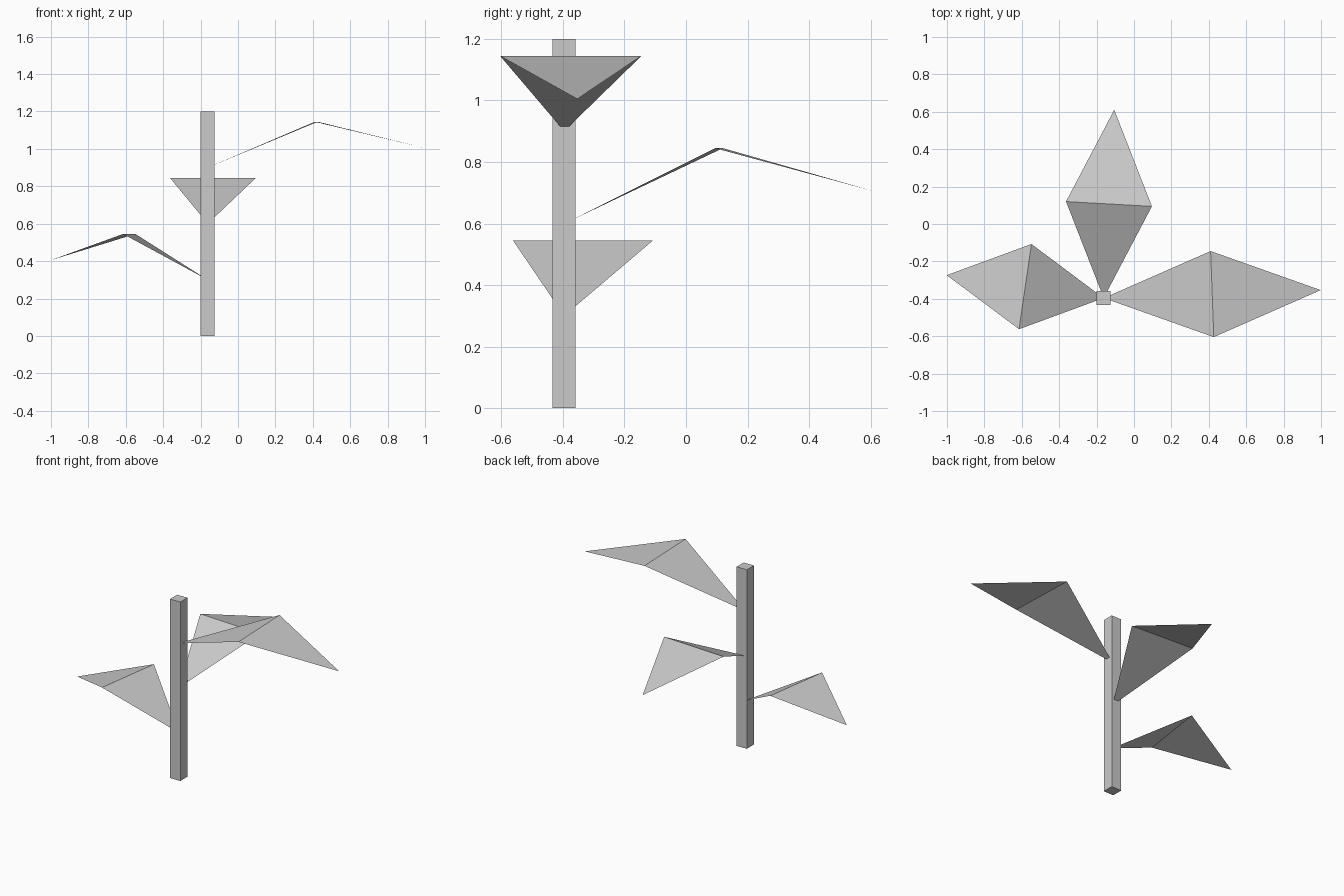
import bpy
from math import radians
from mathutils import Matrix, Vector

cube = bpy.data.objects.get("Cube")
if cube:
    bpy.data.objects.remove(cube, do_unlink=True)

# Single plain grey for stem and leaves
grey = bpy.data.materials.new("light_grey")
grey.use_nodes = True
grey.diffuse_color = (0.6, 0.6, 0.6, 1)
grey.node_tree.nodes["Principled BSDF"].inputs["Base Color"].default_value = (0.6, 0.6, 0.6, 1)

STEM = Vector((-0.162, -0.396, 0))
STEM_WIDTH, STEM_HEIGHT = 0.075, 1.2
LEAF_WIDTH, FOLD_RISE, TIP_RISE = 0.46, 0.245, 0.105


def add_leaf(name, height, length, angle):
    """Kite-shaped sheet, folded across its middle, rooted in the stem."""
    half = LEAF_WIDTH / 2
    points = [(0, 0, 0), (length / 2, -half, FOLD_RISE),
              (length / 2, half, FOLD_RISE), (length, 0, TIP_RISE)]
    mesh = bpy.data.meshes.new(name)
    mesh.from_pydata(points, [], [(0, 1, 2), (1, 3, 2)])
    mesh.transform(Matrix.Rotation(radians(angle), 4, 'Z'))
    mesh.materials.append(grey)
    leaf = bpy.data.objects.new(name, mesh)
    leaf.location = STEM + Vector((0, 0, height))
    bpy.context.collection.objects.link(leaf)


# Square stem
bpy.ops.mesh.primitive_cube_add(size=1, location=STEM + Vector((0, 0, STEM_HEIGHT / 2)))
stem = bpy.context.object
stem.name = "stem"
stem.scale = (STEM_WIDTH, STEM_WIDTH, STEM_HEIGHT)
stem.data.materials.append(grey)

# Leaves spiral up the stem, growing longer
add_leaf("lower_leaf", 0.3, 0.848, 171.7)
add_leaf("middle_leaf", 0.6, 1.008, 86.8)
add_leaf("upper_leaf", 0.9, 1.161, 2.1)
